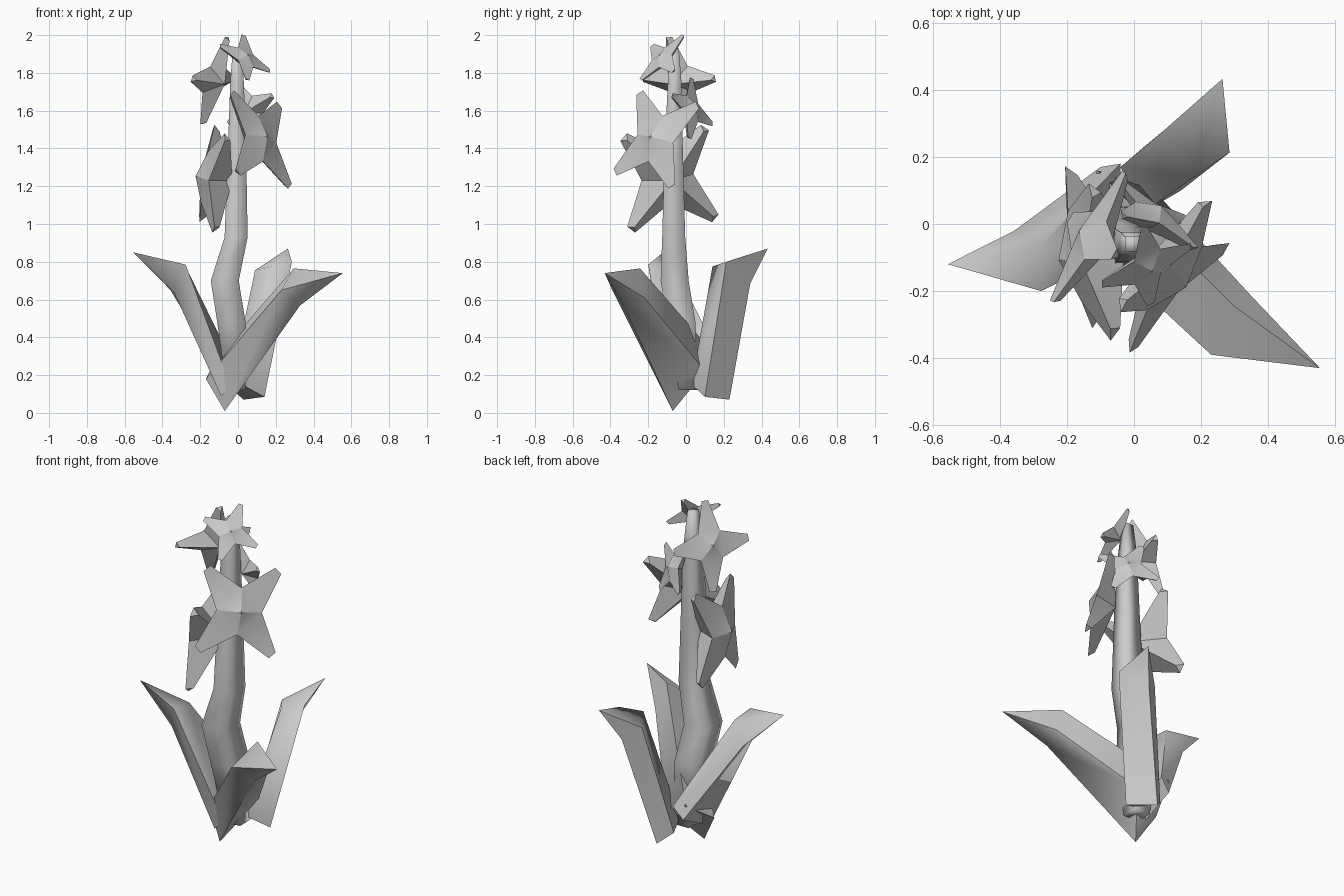
import bpy, bmesh, math
from mathutils import Vector as V

if "Cube" in bpy.data.objects:
    bpy.data.objects.remove(bpy.data.objects["Cube"])


def make(name, verts, faces, angle):
    me = bpy.data.meshes.new(name)
    me.from_pydata([tuple(v) for v in verts], [], faces)
    bm = bmesh.new()
    bm.from_mesh(me)
    bmesh.ops.recalc_face_normals(bm, faces=bm.faces[:])
    bm.to_mesh(me)
    bm.free()
    ob = bpy.data.objects.new(name, me)
    bpy.context.collection.objects.link(ob)
    bpy.ops.object.select_all(action='DESELECT')
    ob.select_set(True)
    bpy.context.view_layer.objects.active = ob
    bpy.ops.object.shade_smooth_by_angle(angle=math.radians(angle))
    return ob


# stem: tapering square tube along a bent path (x, y, z, half width)
def stem(path, n=4):
    verts, faces = [], []
    for x, y, z, h in path:
        verts += [(x + h * a, y + h * b, z)
                  for a, b in ((-1, -1), (1, -1), (1, 1), (-1, 1))]
    for i in range(len(path) - 1):
        for k in range(n):
            a, b = i * n + k, i * n + (k + 1) % n
            faces.append((a, b, b + n, a + n))
    faces += [tuple(range(n)), tuple(range(len(verts) - n, len(verts)))]
    make("stem", verts, faces, 100)


# leaf: four-sided blade from a base ring to a bent shoulder ring to a point
def leaf(name, base, shoulder, tip):
    faces = [(0, 1, 2, 3)]
    for k in range(4):
        j = (k + 1) % 4
        faces += [(k, j, j + 4, k + 4), (k + 4, j + 4, 8)]
    make(name, base + shoulder + [tip], faces, 75)


# flower: star of four blunt petals with a funnel at the back
def flower(name, tips, bulge=0.17):
    tips = [V(t) for t in tips]
    c = sum(tips, V()) / 4
    n = (tips[0] - tips[2]).cross(tips[1] - tips[3]).normalized()
    if n.dot(c - V((0, -0.06, c.z))) < 0:
        n = -n
    r = sum((t - c).length for t in tips) / 4
    verts = [c + n * r * bulge, c - n * r * 0.32]
    faces = []
    for k in range(4):
        d = tips[k] - c
        s = n.cross(d).normalized() * r * 0.08
        e = (d + tips[(k + 1) % 4] - c).normalized()
        if s.dot(e) < 0:
            s = -s
        verts += [tips[k] - s, tips[k] + s,
                  tips[k] - n * r * 0.1 - d * 0.06,
                  c + e * r * 0.42 + n * r * (bulge - 0.15)]
    for k in range(4):
        a = 2 + 4 * k
        v, p = a + 3, 2 + 4 * ((k + 3) % 4) + 3
        faces += [(0, p, v), (p, a, a + 1, v), (a, a + 1, a + 2),
                  (1, p, a + 2), (p, a, a + 2), (1, a + 2, v), (a + 1, v, a + 2)]
    make(name, verts, faces, 30)


stem([(-0.01, 0.01, 0.12, 0.05), (-0.035, -0.025, 0.48, 0.075),
      (-0.07, -0.06, 0.7, 0.074), (-0.01, -0.065, 0.93, 0.061),
      (-0.005, -0.065, 1.4, 0.048), (-0.005, -0.06, 1.75, 0.036),
      (-0.005, -0.06, 1.93, 0.022)])

leaf("leaf_right",
     [(-.17, -.02, .18), (-.11, .16, .3), (.06, .1, .22), (-.07, -.07, .01)],
     [(.23, -.39, .65), (.296, -.243, .765), (.355, -.22, .61), (.33, -.33, .57)],
     (.555, -.43, .74))
leaf("leaf_left",
     [(-.035, -.08, .13), (-.04, .18, .29), (-.1, .17, .22), (-.09, -.09, .09)],
     [(-.277, -.2, .785), (-.275, -.06, .77), (-.357, -.02, .65), (-.34, -.13, .64)],
     (-.555, -.12, .85))
leaf("leaf_back",
     [(-.04, .17, .13), (.02, .03, .15), (.14, .1, .085), (.03, .23, .07)],
     [(.09, .28, .755), (.18, .14, .775), (.285, .213, .8), (.18, .34, .685)],
     (.264, .433, .87))

flower("flower_front", [(-.03, -.245, 1.695), (.22, .06, 1.63),
                        (.275, -.075, 1.2), (0, -.375, 1.275)])
flower("flower_upper_left", [(-.245, -.23, 1.77), (-.06, -.09, 1.99),
                             (-.03, .155, 1.77), (-.19, .02, 1.53)])
flower("flower_lower_left", [(-.13, .1, 1.51), (-.205, .155, 1.03),
                             (-.13, -.29, .97), (-.07, -.33, 1.46)], 0.28)
flower("flower_back", [(.185, -.07, 1.68), (-.03, .03, 1.77),
                       (-.05, .14, 1.53), (.16, .02, 1.455)])
flower("flower_top", [(.03, -.015, 2.0), (.17, -.067, 1.81),
                      (.05, -.24, 1.765), (-.095, -.18, 1.945)])
